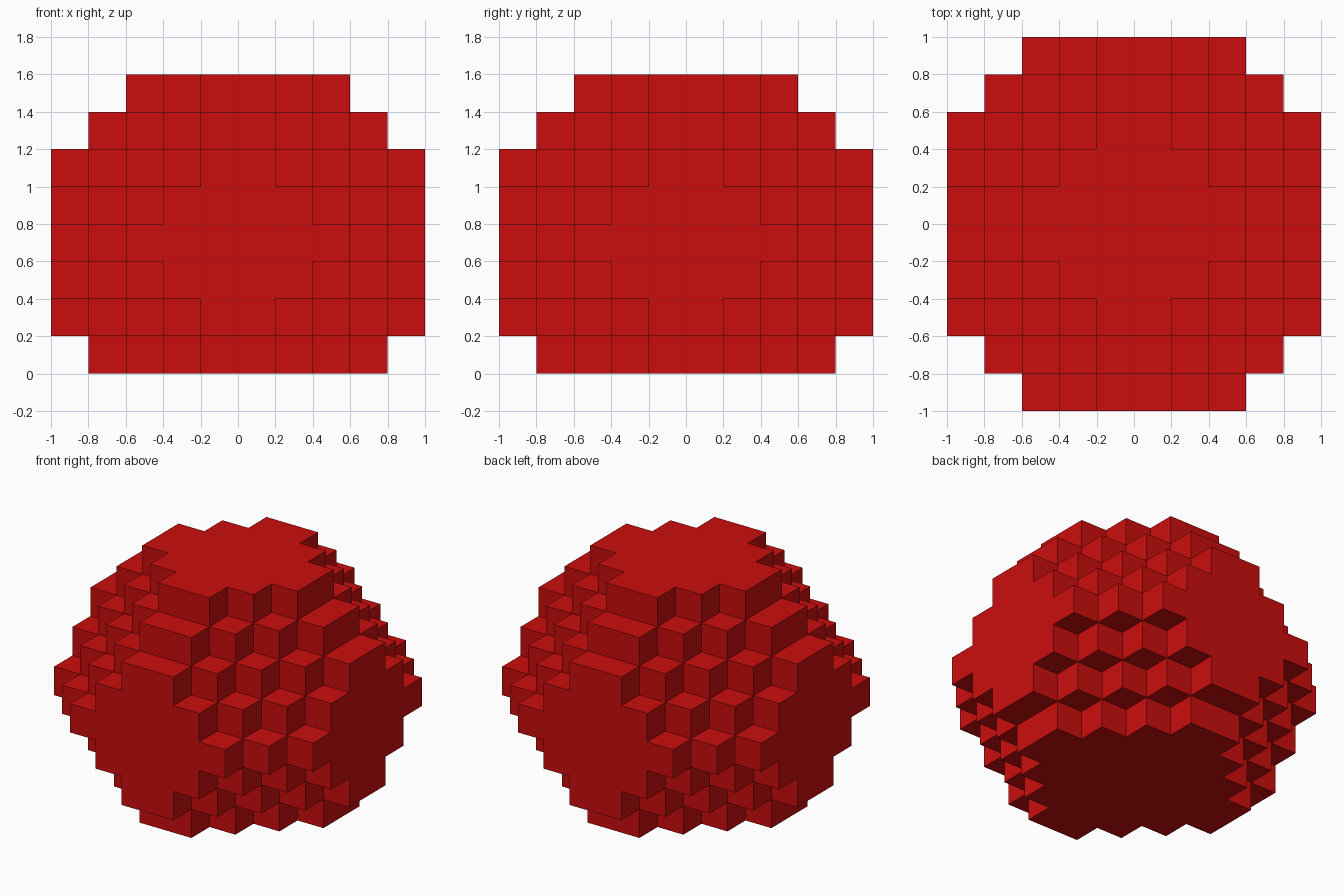
import bpy, bmesh
from mathutils import Vector

if "Cube" in bpy.data.objects:
    bpy.data.objects.remove(bpy.data.objects["Cube"])

CELL = 0.2      # size of one block
LAYERS = 8      # number of block layers
MID = 3         # widest layer

red = bpy.data.materials.new("red")
red.diffuse_color = (0.6, 0.004, 0.004, 1)
red.use_nodes = True
red.node_tree.nodes["Principled BSDF"].inputs["Base Color"].default_value = red.diffuse_color

# Blocks fill a stepped diamond in each layer, clipped to a 10 x 10 square
blocks = {(x, y, z)
          for z in range(LAYERS) for x in range(-5, 5) for y in range(-5, 5)
          if abs(x + 0.5) + abs(y + 0.5) <= 7 - abs(z - MID)}

bm = bmesh.new()


def add_side(block, axis, sign):
    """Outward-facing square on one side of a block."""
    centre = Vector(block) + Vector((0.5, 0.5, 0.5))
    n, u, v = Vector(), Vector(), Vector()
    n[axis] = 0.5 * sign
    u[(axis + 1) % 3] = 0.5
    v[(axis + 2) % 3] = 0.5 * sign
    corners = [centre + n + a * u + b * v
               for a, b in ((-1, -1), (1, -1), (1, 1), (-1, 1))]
    bm.faces.new([bm.verts.new(c * CELL) for c in corners])


# Outer skin only: a side is made where there is no neighbouring block
for block in sorted(blocks):
    for axis in range(3):
        for sign in (-1, 1):
            near = list(block)
            near[axis] += sign
            if tuple(near) not in blocks:
                add_side(block, axis, sign)

bmesh.ops.remove_doubles(bm, verts=bm.verts, dist=0.001)
# Merge coplanar squares into larger flat faces
bmesh.ops.dissolve_limit(bm, angle_limit=0.01, verts=bm.verts, edges=bm.edges)

mesh = bpy.data.meshes.new("block_ball")
bm.to_mesh(mesh)
bm.free()
mesh.materials.append(red)
bpy.context.collection.objects.link(bpy.data.objects.new("block_ball", mesh))
